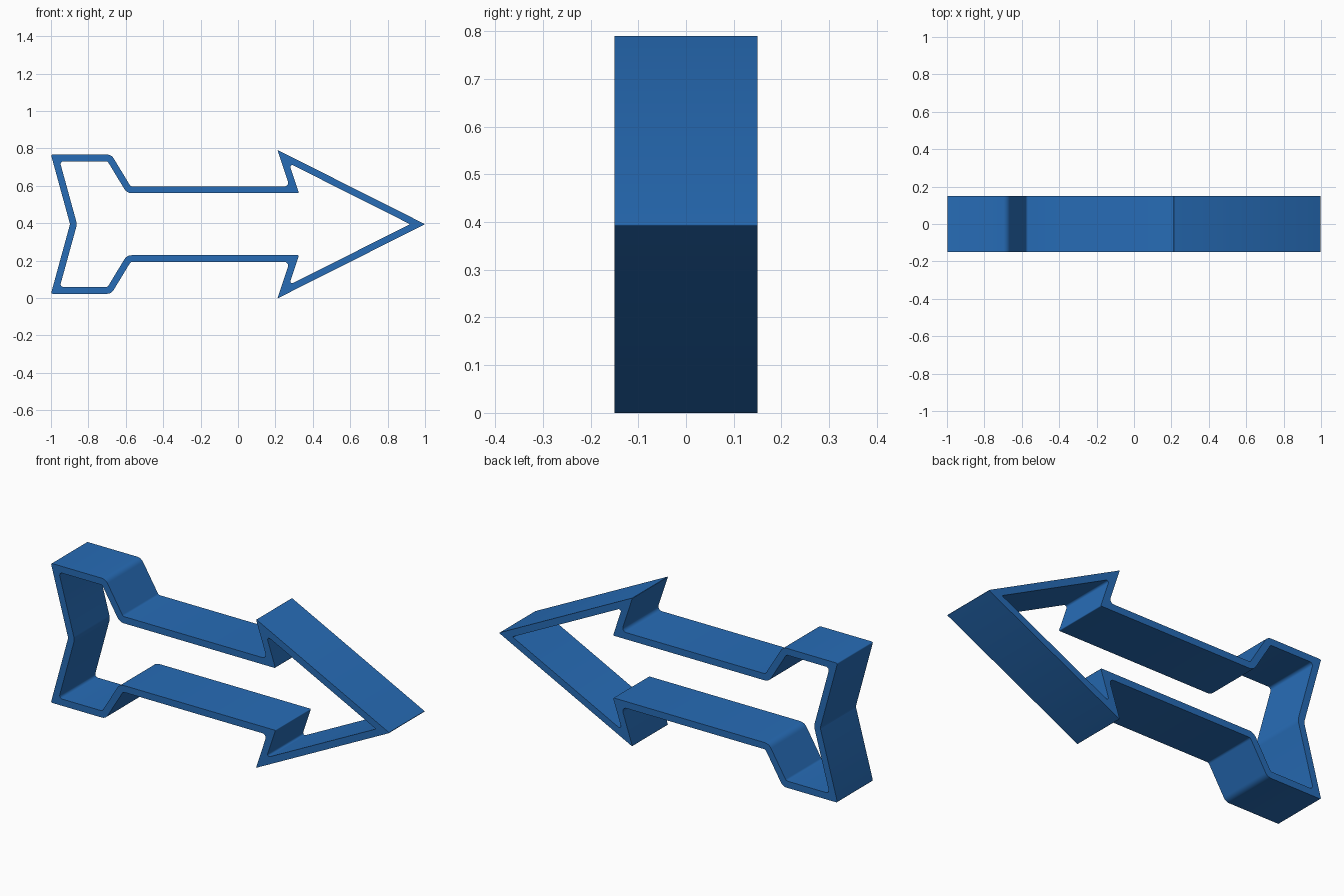
import bpy, bmesh, math
from mathutils import Vector

if "Cube" in bpy.data.objects:
    bpy.data.objects.remove(bpy.data.objects["Cube"])

MID, WALL, HALF_DEPTH, SEG = 0.396, 0.036, 0.15, 6

# Upper half of the outline, clockwise from tail notch to tip:
# x, z, outer corner radius, inner corner radius
half = [
    (-0.898, MID, 0.02, 0.06),
    (-1.0, 0.768, 0.006, 0.015),
    (-0.677, 0.768, 0.04, 0.015),
    (-0.574, 0.598, 0.015, 0.045),
    (0.276, 0.598, 0.02, 0.004),
    (0.211, 0.793, 0.002, 0.01),
    (1.0, MID, 0.003, 0.003),
]
outline = half + [(x, 2 * MID - z, a, b) for x, z, a, b in half[-2:0:-1]]


def offset(pts, d):
    """Mitred inward offset of a clockwise outline."""
    out = []
    for i, p in enumerate(pts):
        u = (p - pts[i - 1]).normalized()
        v = (pts[(i + 1) % len(pts)] - p).normalized()
        n1, n2 = Vector((u.y, -u.x)), Vector((v.y, -v.x))
        out.append(p + (n1 + n2) * d / (1 + n1.dot(n2)))
    return out


def rounded(pts, radii):
    """Replace every corner with a small arc."""
    out = []
    for i, (p, r) in enumerate(zip(pts, radii)):
        u = (pts[i - 1] - p).normalized()
        v = (pts[(i + 1) % len(pts)] - p).normalized()
        h = u.angle(v) / 2
        c = p + (u + v).normalized() * r / math.sin(h)
        a = p + u * r / math.tan(h) - c
        b = p + v * r / math.tan(h) - c
        turn = math.atan2(a.x * b.y - a.y * b.x, a.dot(b))
        for k in range(SEG + 1):
            t = turn * k / SEG
            out.append(c + Vector((a.x * math.cos(t) - a.y * math.sin(t),
                                   a.x * math.sin(t) + a.y * math.cos(t))))
    return out


corners = [Vector(p[:2]) for p in outline]
outer = rounded(corners, [p[2] for p in outline])
inner = rounded(offset(corners, WALL), [p[3] for p in outline])

# Open arrow frame: outer wall, inner wall and two rims
bm = bmesh.new()
rings = [[bm.verts.new((p.x, y, p.y)) for p in loop]
         for loop, y in ((outer, -HALF_DEPTH), (outer, HALF_DEPTH),
                         (inner, HALF_DEPTH), (inner, -HALF_DEPTH))]
n = len(outer)
for r in range(4):
    a, b = rings[r], rings[(r + 1) % 4]
    for i in range(n):
        j = (i + 1) % n
        bm.faces.new((a[i], a[j], b[j], b[i]))
bmesh.ops.recalc_face_normals(bm, faces=bm.faces)
zmin = min(v.co.z for v in bm.verts)
bmesh.ops.translate(bm, verts=bm.verts, vec=(0, 0, -zmin))
mesh = bpy.data.meshes.new("arrow_frame")
bm.to_mesh(mesh)
bm.free()

obj = bpy.data.objects.new("arrow_frame", mesh)
bpy.context.collection.objects.link(obj)
mat = bpy.data.materials.new("blue")
mat.diffuse_color = (0.02, 0.15, 0.47, 1)
mat.use_nodes = True
mat.node_tree.nodes["Principled BSDF"].inputs["Base Color"].default_value = mat.diffuse_color
mesh.materials.append(mat)

bpy.context.view_layer.objects.active = obj
obj.select_set(True)
bpy.ops.object.shade_smooth_by_angle(angle=math.radians(30))
